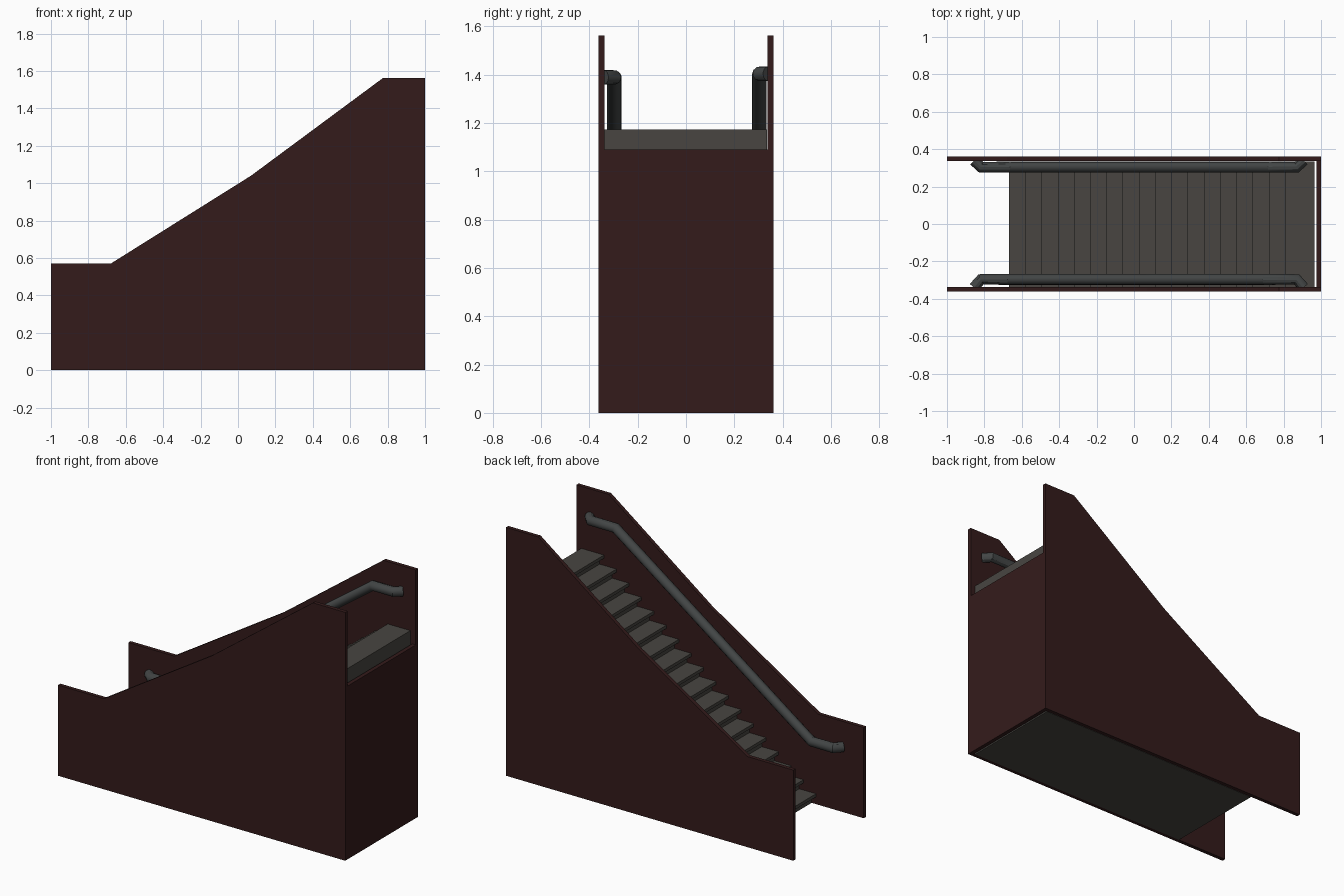
import bpy, bmesh
from mathutils import Vector

if "Cube" in bpy.data.objects:
    bpy.data.objects.remove(bpy.data.objects["Cube"])


def material(name, rgb):
    m = bpy.data.materials.new(name)
    m.diffuse_color = (*rgb, 1)
    m.use_nodes = True
    m.node_tree.nodes["Principled BSDF"].inputs["Base Color"].default_value = m.diffuse_color
    return m


BROWN = material("dark_brown", (0.034, 0.011, 0.011))
STONE = material("tread_grey", (0.065, 0.060, 0.053))
METAL = material("rail_grey", (0.055, 0.060, 0.060))


def extrude_profile(name, pts, y0, y1, mat):
    """Extrude an xz outline from y0 to y1."""
    bm = bmesh.new()
    face = bm.faces.new([bm.verts.new((x, y0, z)) for x, z in pts])
    geo = bmesh.ops.extrude_face_region(bm, geom=[face])["geom"]
    bmesh.ops.translate(bm, vec=(0, y1 - y0, 0),
                        verts=[v for v in geo if isinstance(v, bmesh.types.BMVert)])
    bmesh.ops.recalc_face_normals(bm, faces=bm.faces)
    me = bpy.data.meshes.new(name)
    bm.to_mesh(me)
    bm.free()
    me.materials.append(mat)
    ob = bpy.data.objects.new(name, me)
    bpy.context.collection.objects.link(ob)
    return ob


def handrail(name, pts, radius):
    """Mitred round tube along a path."""
    cu = bpy.data.curves.new(name, 'CURVE')
    cu.dimensions = '3D'
    cu.bevel_depth = radius
    cu.bevel_resolution = 4
    cu.use_fill_caps = True
    sp = cu.splines.new('POLY')
    sp.points.add(len(pts) - 1)
    for p, co in zip(sp.points, pts):
        p.co = (*co, 1)
    cu.materials.append(METAL)
    ob = bpy.data.objects.new(name, cu)
    bpy.context.collection.objects.link(ob)
    bpy.ops.object.select_all(action='DESELECT')
    ob.select_set(True)
    bpy.context.view_layer.objects.active = ob
    bpy.ops.object.convert(target='MESH')
    bpy.ops.object.shade_smooth_by_angle()


# Side walls
wall = [(-1, 0), (1, 0), (1, 1.562), (0.775, 1.562), (0.07, 1.04), (-0.68, 0.57), (-1, 0.57)]
extrude_profile("side_wall_front", wall, -0.362, -0.338, BROWN)
extrude_profile("side_wall_back", wall, 0.338, 0.362, BROWN)

# End wall under the landing
extrude_profile("end_wall", [(0.975, 0), (1, 0), (1, 1.09), (0.975, 1.09)], -0.338, 0.338, BROWN)

# Staircase with overhanging tread noses
STEPS, X0, RUN, RISE = 18, -0.668, 0.0868, 1.172 / 18
NOSE, THICK = 0.03, 0.02
stairs = [(X0 + NOSE, 0)]
for i in range(STEPS):
    x, z = X0 + i * RUN, (i + 1) * RISE
    stairs += [(x + NOSE, z - THICK), (x, z - THICK), (x, z)]
    if i < STEPS - 1:
        stairs.append((x + RUN + NOSE, z))
stairs += [(0.965, STEPS * RISE), (0.965, 0)]
extrude_profile("stairs", stairs, -0.338, 0.335, STONE)

# Handrails, both ends turned into the wall
for name, y, y_wall, x_low, x_high, z_high in (
        ("handrail_front", -0.296, -0.34, -0.668, 0.697, 1.388),
        ("handrail_back", 0.304, 0.34, -0.655, 0.725, 1.403)):
    z_low = 0.41
    handrail(name, [Vector(p) for p in (
        (-0.855, y_wall, z_low), (-0.818, y, z_low), (x_low, y, z_low),
        (x_high, y, z_high), (0.87, y, z_high), (0.907, y_wall, z_high))], 0.03)
